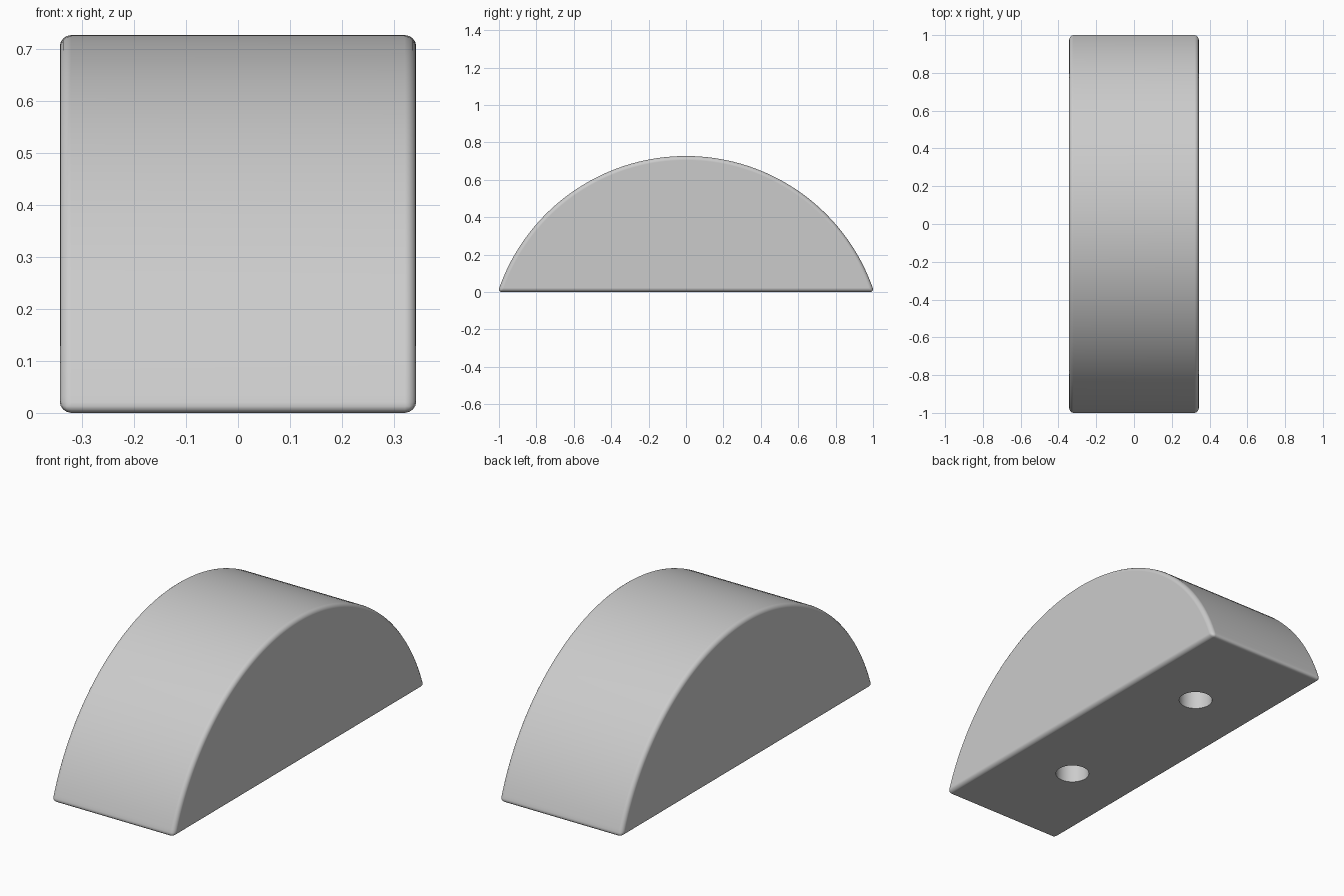
import bpy, bmesh, math

cube = bpy.data.objects.get("Cube")
if cube:
    bpy.data.objects.remove(cube, do_unlink=True)

HALF_WIDTH, HALF_LENGTH, HEIGHT = 0.343, 1.006, 0.727
ROUNDING = 0.022
HOLE_Y, HOLE_RADIUS, HOLE_DEPTH = 0.465, 0.08, 0.25
ARC_STEPS = 72

grey = bpy.data.materials.new("light grey")
grey.use_nodes = True
colour = (0.6, 0.6, 0.6, 1)
grey.diffuse_color = colour
grey.node_tree.nodes["Principled BSDF"].inputs["Base Color"].default_value = colour

# Arched block: a circular segment extruded across its width
radius = (HALF_LENGTH ** 2 + HEIGHT ** 2) / (2 * HEIGHT)
sweep = math.asin(HALF_LENGTH / radius)
bm = bmesh.new()
profile = []
for i in range(ARC_STEPS + 1):
    a = sweep * (2 * i / ARC_STEPS - 1)
    profile.append(bm.verts.new((-HALF_WIDTH, radius * math.sin(a),
                                 HEIGHT - radius + radius * math.cos(a))))
side = bm.faces.new(profile)
extruded = bmesh.ops.extrude_face_region(bm, geom=[side], use_keep_orig=True)
bmesh.ops.translate(bm, vec=(2 * HALF_WIDTH, 0, 0),
                    verts=[v for v in extruded["geom"] if isinstance(v, bmesh.types.BMVert)])
bmesh.ops.recalc_face_normals(bm, faces=bm.faces)
mesh = bpy.data.meshes.new("arched_block")
bm.to_mesh(mesh)
bm.free()
mesh.materials.append(grey)
block = bpy.data.objects.new("arched_block", mesh)
bpy.context.collection.objects.link(block)

# Softened edges
bevel = block.modifiers.new("rounded_edges", "BEVEL")
bevel.width = ROUNDING
bevel.segments = 4
bevel.limit_method = "ANGLE"
bevel.angle_limit = math.radians(40)

# Two blind round holes in the underside
cutters = []
for name, sign in (("front_hole_cutter", -1), ("back_hole_cutter", 1)):
    bpy.ops.mesh.primitive_cylinder_add(vertices=40, radius=HOLE_RADIUS, depth=2 * HOLE_DEPTH,
                                        location=(0, sign * HOLE_Y, 0))
    cutter = bpy.context.object
    cutter.name = name
    cutter.hide_render = True
    cutter.data.materials.append(grey)
    cutters.append(cutter)
    cut = block.modifiers.new(name, "BOOLEAN")
    cut.operation = "DIFFERENCE"
    cut.solver = "EXACT"
    cut.object = cutter

# Bake the shape, then shade it smooth with crisp hole rims
bpy.ops.object.select_all(action="DESELECT")
block.select_set(True)
bpy.context.view_layer.objects.active = block
for modifier in list(block.modifiers):
    bpy.ops.object.modifier_apply(modifier=modifier.name)
for cutter in cutters:
    bpy.data.objects.remove(cutter, do_unlink=True)
bpy.ops.object.shade_smooth_by_angle(angle=math.radians(35))
weighted = block.modifiers.new("even_shading", "WEIGHTED_NORMAL")
weighted.keep_sharp = True
